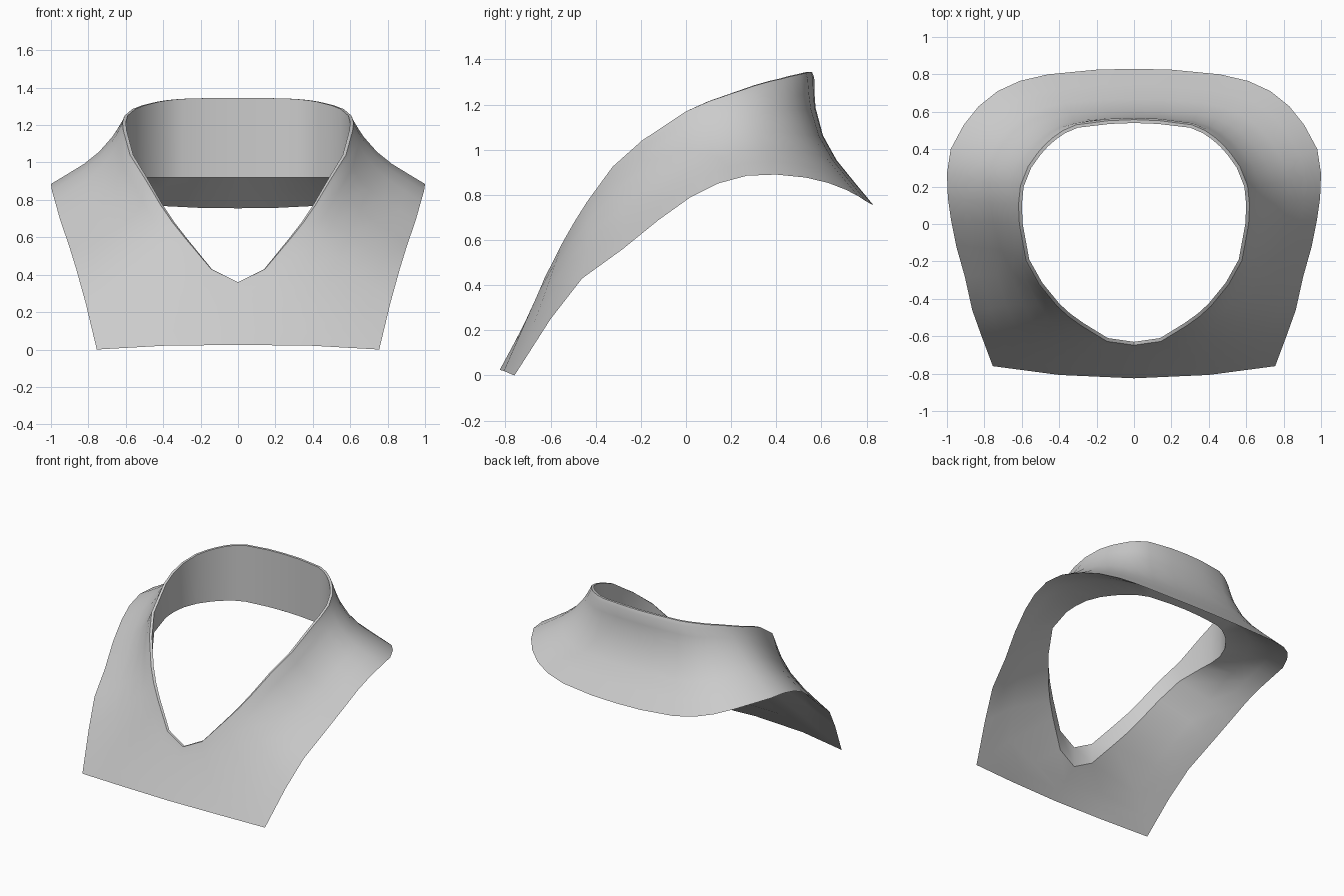
import bpy, bmesh
from mathutils import Vector as V

if "Cube" in bpy.data.objects:
    bpy.data.objects.remove(bpy.data.objects["Cube"])

# Half of the mantle, front to back: neck rim point, then hem point
COLS = [
    (0, -.63, .36, 0, -.825, .025),
    (.14, -.61, .43, .4, -.807, .02),
    (.27, -.53, .59, .755, -.76, 0),
    (.34, -.48, .68, .815, -.6, .25),
    (.40, -.425, .77, .865, -.46, .43),
    (.49, -.315, .925, .905, -.28, .56),
    (.56, -.19, 1.04, .95, -.12, .69),
    (.595, 0, 1.17, .978, .02, .79),
    (.60, .1, 1.215, .995, .14, .85),
    (.59, .2, 1.25, 1, .27, .885),
    (.55, .3, 1.285, .98, .4, .89),
    (.5, .37, 1.305, .91, .53, .877),
    (.46, .415, 1.315, .83, .63, .853),
    (.42, .45, 1.325, .73, .71, .822),
    (.37, .485, 1.333, .61, .765, .793),
    (.30, .515, 1.34, .46, .8, .77),
    (.13, .535, 1.345, .2, .825, .757),
    (0, .54, 1.345, 0, .83, .755),
]
FLARE = [(.1, .38), (.2, .7), (.4, 1), (.6, .88), (.8, .45)]


def clamp(v):
    return min(1, max(0, v))


def section(c):
    """Closed cross-section: rim, flared outside, hem, underside, lining."""
    inner, hem = V(c[:3]), V(c[3:])
    out = V((inner.x, inner.y, 0)).normalized()
    lip = inner + out * .018
    top = inner + out * .028 - V((0, 0, .025))
    d = (hem - top).normalized()
    n = -out + d * out.dot(d)
    n.normalize()
    s = clamp((inner.z - .5) / .6)
    sag = (.045 + .028 * clamp((inner.y - .2) / .32)) * s * s * (3 - 2 * s)
    outside = [top.lerp(hem, t) + n * sag * f for t, f in FLARE]
    low = V((inner.x, inner.y, min(.92, inner.z - .15)))
    # underside is hollow, always staying beneath the outside
    under = []
    for t, p in ((.33, outside[-1]), (.67, outside[-2])):
        gap = (hem.lerp(low, t) - p).dot(n)
        under.append(p + n * max(.015, .65 * gap))
    return [inner, lip, top] + outside + [hem] + under + [low]


# Full ring of sections, mirrored across x = 0
half = [section(c) for c in COLS]
flip = [[V((-p.x, p.y, p.z)) for p in s] for s in half[-2:0:-1]]
bm = bmesh.new()
rings = [[bm.verts.new(p) for p in s] for s in half + flip]
for i, a in enumerate(rings):
    b = rings[(i + 1) % len(rings)]
    for j in range(len(a)):
        k = (j + 1) % len(a)
        bm.faces.new((a[j], b[j], b[k], a[k]))
bmesh.ops.recalc_face_normals(bm, faces=bm.faces)

# Mantle with standing collar
me = bpy.data.meshes.new("collar_mantle")
bm.to_mesh(me)
bm.free()
ob = bpy.data.objects.new("collar_mantle", me)
bpy.context.collection.objects.link(ob)
bpy.context.view_layer.objects.active = ob
ob.select_set(True)
bpy.ops.object.shade_smooth_by_angle(angle=.6)
